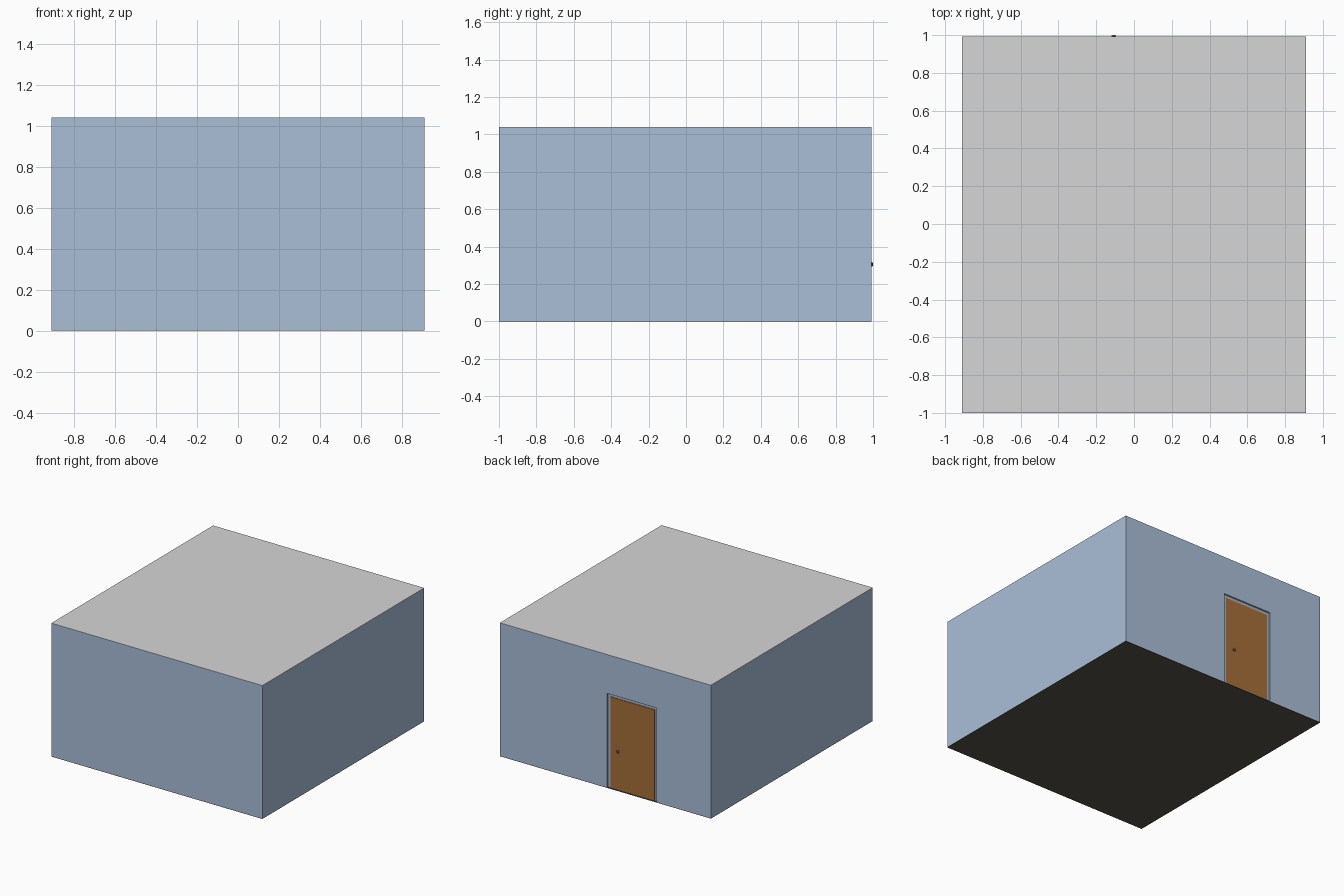
import bpy, bmesh, math
from mathutils import Matrix

if "Cube" in bpy.data.objects:
    bpy.data.objects.remove(bpy.data.objects["Cube"])


def srgb(r, g, b):
    def lin(c):
        c /= 255
        return c / 12.92 if c <= 0.04045 else ((c + 0.055) / 1.055) ** 2.4
    return (lin(r), lin(g), lin(b), 1)


def material(name, *rgb):
    m = bpy.data.materials.new(name)
    m.diffuse_color = srgb(*rgb)
    m.use_nodes = True
    m.node_tree.nodes["Principled BSDF"].inputs["Base Color"].default_value = m.diffuse_color
    return m


BLUE = material("wall blue", 170, 191, 217)
GREY = material("ceiling grey", 214, 214, 214)
DARK = material("floor dark brown", 88, 82, 75)
WOOD = material("door wood", 166, 112, 57)
TRIM = material("frame grey blue", 165, 180, 198)
METAL = material("knob metal", 95, 95, 95)

X = 0.91                    # half width
Y0, Y1 = -1.0, 0.993        # front and back wall faces
H = 1.04                    # height
T = 0.025                   # wall thickness
DX = -0.228                 # door centre
PLATE = 0.003


def finish(bm, name, mat):
    bmesh.ops.recalc_face_normals(bm, faces=bm.faces)
    me = bpy.data.meshes.new(name)
    bm.to_mesh(me)
    bm.free()
    me.materials.append(mat)
    ob = bpy.data.objects.new(name, me)
    bpy.context.collection.objects.link(ob)
    return ob


def box(name, x0, x1, y0, y1, z0, z1, mat):
    bm = bmesh.new()
    bmesh.ops.create_cube(bm, size=1)
    for v in bm.verts:
        v.co = ((x0, x1)[v.co.x > 0], (y0, y1)[v.co.y > 0], (z0, z1)[v.co.z > 0])
    return finish(bm, name, mat)


def slab(name, outline, y0, y1, mat):
    """Extrude an x-z outline along y."""
    bm = bmesh.new()
    f = bm.faces.new([bm.verts.new((x, y0, z)) for x, z in outline])
    ext = bmesh.ops.extrude_face_region(bm, geom=[f])["geom"]
    verts = [g for g in ext if isinstance(g, bmesh.types.BMVert)]
    bmesh.ops.translate(bm, verts=verts, vec=(0, y1 - y0, 0))
    return finish(bm, name, mat)


def arch(xa, xb, top, hole, hole_top, z0):
    """Outline with a door-shaped notch in the bottom edge."""
    return [(xa, z0), (xa, top), (xb, top), (xb, z0),
            (DX + hole, z0), (DX + hole, hole_top),
            (DX - hole, hole_top), (DX - hole, z0)]


# Room shell
box("floor", -X, X, Y0, Y1, 0, PLATE, DARK)
box("ceiling", -X, X, Y0, Y1, H - PLATE, H, GREY)
ZA, ZB = PLATE, H - PLATE
box("front_wall", -X, X, Y0, Y0 + T, ZA, ZB, BLUE)
for side, s in (("left", -1), ("right", 1)):
    box(side + "_wall", *sorted((s * X, s * (X - T))), Y0 + T, Y1 - T, ZA, ZB, BLUE)
slab("back_wall", arch(-X, X, ZB, 0.214, 0.737, ZA), Y1 - T, Y1, BLUE)

# Door frame and leaf set back in the opening
slab("door_frame", arch(DX - 0.214, DX + 0.214, 0.737, 0.19, 0.713, ZA),
     Y1 - T + 0.009, Y1 - 0.013, TRIM)
box("door", DX - 0.19, DX + 0.19, Y1 - T + 0.004, Y1 - 0.009, ZA, 0.713, WOOD)


# Knobs with a short stem, outside and inside
def knob(name, face_y, d):
    bm = bmesh.new()
    turn = Matrix.Rotation(math.pi / 2, 4, 'X')
    kx, kz = -0.107, 0.305
    bmesh.ops.create_cone(bm, cap_ends=True, segments=16, radius1=0.006, radius2=0.006,
                          depth=0.008,
                          matrix=Matrix.Translation((kx, face_y + d * 0.004, kz)) @ turn)
    bmesh.ops.create_uvsphere(bm, u_segments=16, v_segments=8, radius=0.012,
                              matrix=Matrix.Translation((kx, face_y + d * 0.0105, kz))
                              @ Matrix.Diagonal((1, 0.46, 1, 1)) @ turn)
    for f in bm.faces:
        f.smooth = len(f.verts) < 5
    finish(bm, name, METAL)


knob("outer_knob", Y1 - 0.009, 1)
knob("inner_knob", Y1 - T + 0.004, -1)
